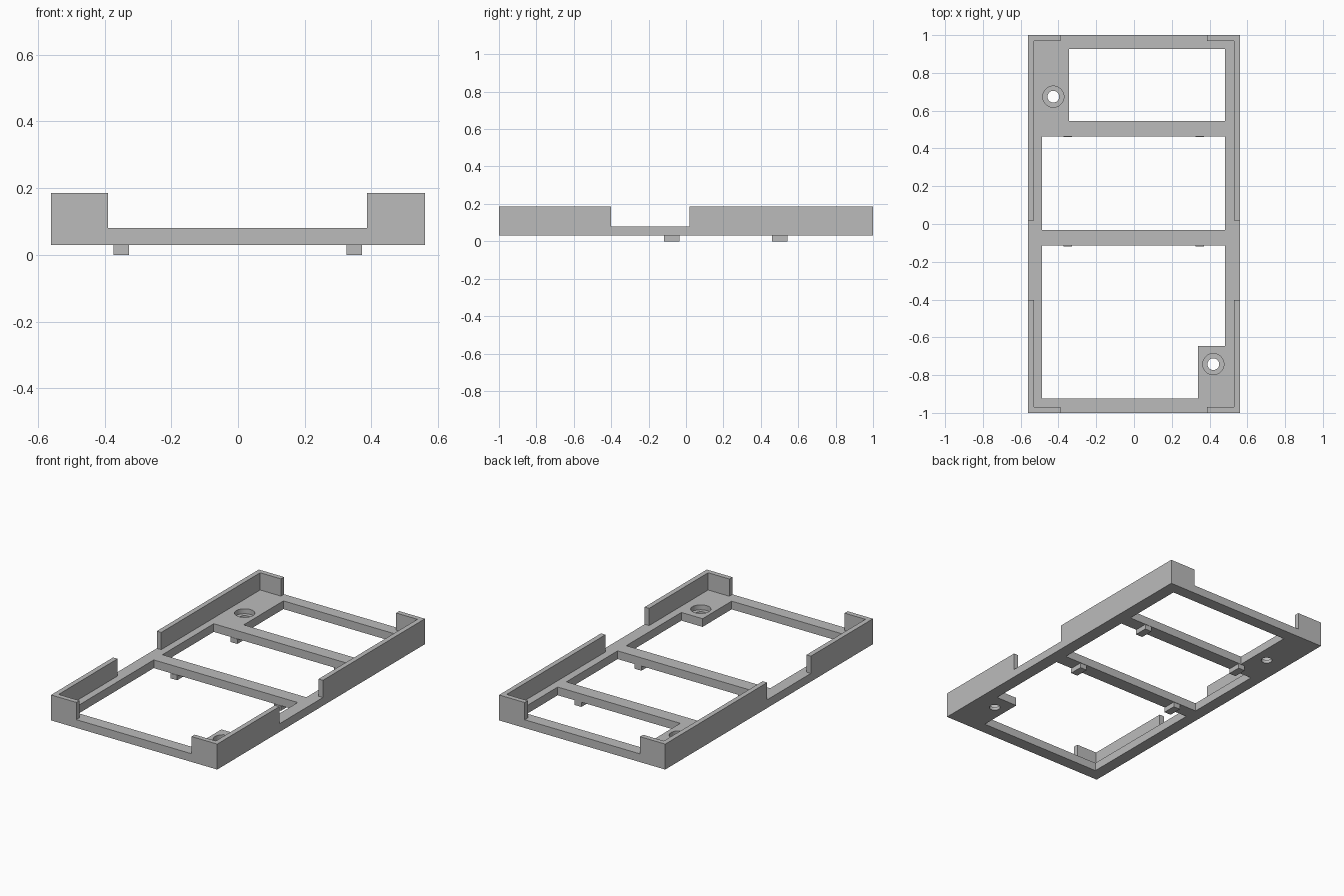
import bpy
import bmesh
from mathutils import Matrix, Vector

default = bpy.data.objects.get("Cube")
if default:
    bpy.data.objects.remove(default, do_unlink=True)

grey = bpy.data.materials.new("light grey")
grey.use_nodes = True
grey.diffuse_color = (0.5, 0.5, 0.5, 1)
grey.node_tree.nodes["Principled BSDF"].inputs["Base Color"].default_value = (0.5, 0.5, 0.5, 1)

HALF_X, HALF_Y = 0.56, 1.0      # outer frame
BOTTOM, FLOOR, RIM = 0.03, 0.08, 0.185
WALL = 0.03


def finish(name, bm):
    mesh = bpy.data.meshes.new(name)
    bm.to_mesh(mesh)
    bm.free()
    mesh.materials.append(grey)
    obj = bpy.data.objects.new(name, mesh)
    bpy.context.collection.objects.link(obj)
    return obj


def box(name, x, y, z):
    low, high = Vector((x[0], y[0], z[0])), Vector((x[1], y[1], z[1]))
    bm = bmesh.new()
    bmesh.ops.create_cube(bm, size=1, matrix=Matrix.Translation((low + high) / 2)
                          @ Matrix.Diagonal((*(high - low), 1)))
    return finish(name, bm)


def cylinder(name, x, y, radius, z):
    bm = bmesh.new()
    bmesh.ops.create_cone(bm, cap_ends=True, segments=48, radius1=radius, radius2=radius,
                          depth=z[1] - z[0], matrix=Matrix.Translation((x, y, sum(z) / 2)))
    return finish(name, bm)


def cut(target, cutter):
    cutter.hide_render = True
    mod = target.modifiers.new(cutter.name, 'BOOLEAN')
    mod.operation = 'DIFFERENCE'
    mod.solver = 'EXACT'
    mod.object = cutter
    bpy.context.view_layer.objects.active = target
    bpy.ops.object.modifier_apply(modifier=mod.name)
    bpy.data.objects.remove(cutter, do_unlink=True)


# Frame: a solid block that is hollowed into a tray
frame = box("frame", (-HALF_X, HALF_X), (-HALF_Y, HALF_Y), (BOTTOM, RIM))
above, through = (FLOOR, 1), (-1, 1)
cut(frame, box("tray_cutter", (-HALF_X + WALL, HALF_X - WALL),
               (-HALF_Y + WALL, HALF_Y - WALL), above))

# Gaps in the rim that leave four corner walls
cut(frame, box("end_gap_cutter", (-0.39, 0.387), (-2, 2), above))
cut(frame, box("side_gap_cutter", (-2, 2), (-0.402, 0.018), above))

# Openings between the crossbars, leaving pads for the screws
openings = [
    ((-0.343, 0.483), (0.545, 0.927)),
    ((-0.487, 0.483), (-0.032, 0.462)),
    ((-0.487, 0.483), (-0.645, -0.115)),
    ((-0.487, 0.34), (-0.925, -0.6)),
]
for x, y in openings:
    cut(frame, box("opening_cutter", x, y, through))

# Counterbored screw holes
for x, y in [(-0.427, 0.674), (0.42, -0.742)]:
    cut(frame, cylinder("screw_hole_cutter", x, y, 0.031, through))
    cut(frame, cylinder("counterbore_cutter", x, y, 0.056, (0.05, 1)))

# Smooth hole walls, sharp edges elsewhere
bpy.ops.object.select_all(action='DESELECT')
frame.select_set(True)
bpy.context.view_layer.objects.active = frame
bpy.ops.object.shade_smooth_by_angle()

# Small feet under the two crossbars
for row, y in (("front", (-0.118, -0.035)), ("back", (0.46, 0.543))):
    for side, x in (("right", -0.35), ("left", 0.348)):
        box(f"{row}_{side}_foot", (x - 0.023, x + 0.023), y, (0, BOTTOM))
